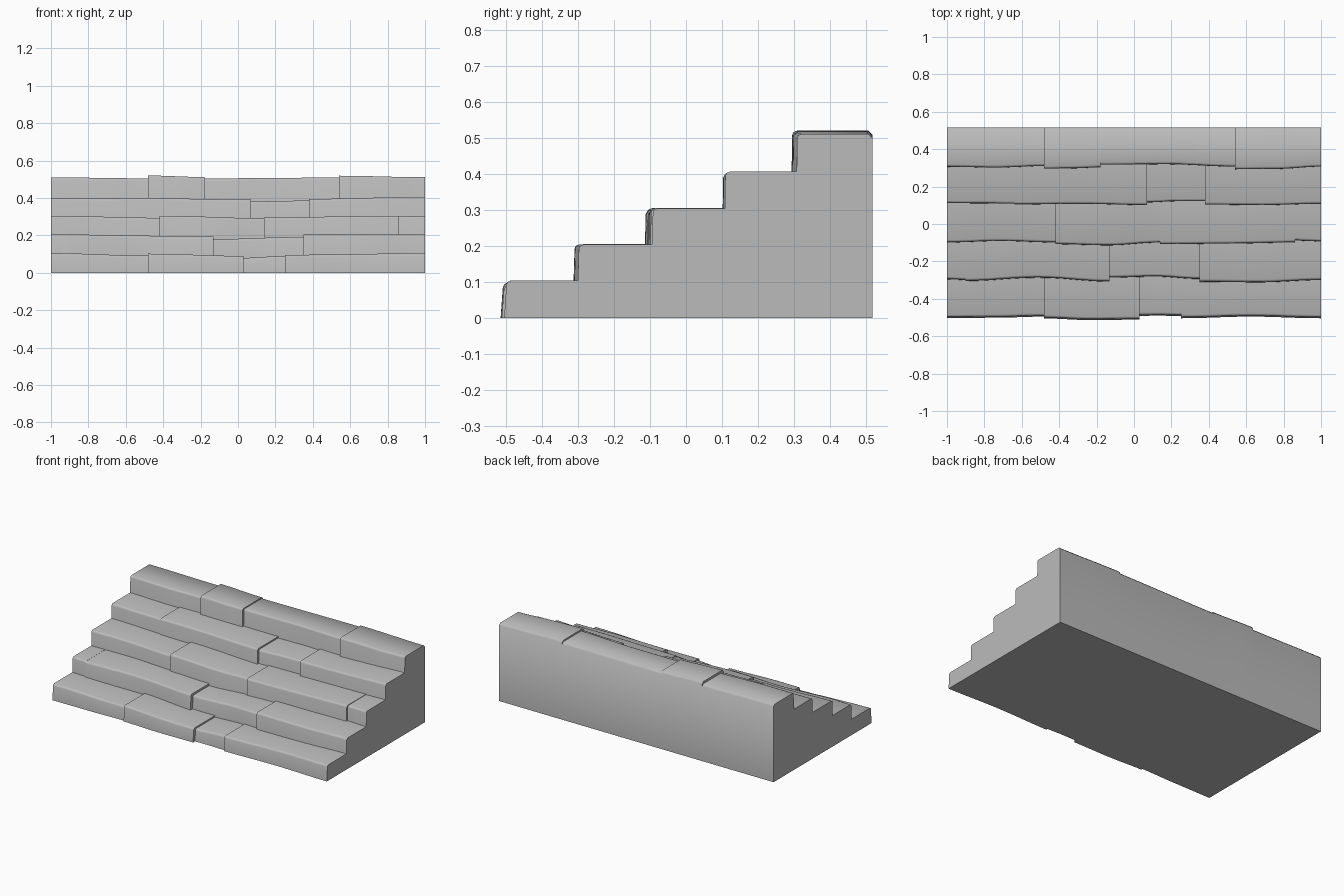
import bpy, bmesh, math

cube = bpy.data.objects.get("Cube")
if cube:
    bpy.data.objects.remove(cube, do_unlink=True)

stone_grey = bpy.data.materials.new("grey stone")
stone_grey.use_nodes = True
GREY = (0.5, 0.5, 0.5, 1)
stone_grey.diffuse_color = GREY
stone_grey.node_tree.nodes["Principled BSDF"].inputs["Base Color"].default_value = GREY

BACK = 0.517
RISE = 0.1      # height of one step
GOING = 0.2     # depth of one step
ROUND = 0.012   # worn front edge
LEAN = 0.006    # riser leans back a little
MILLI = 0.001
SLICES = 12     # slices along one stone


def ease(a, b, t):
    return a + (b - a) * (1 - math.cos(math.pi * t)) / 2


def section(row, front, top, is_top_row):
    """Side outline of a stone, from front foot round to back foot."""
    edge = front + LEAN
    outline = [(front, 0), (edge, top - ROUND),
               (edge + 0.3 * ROUND, top - 0.3 * ROUND), (edge + ROUND, top)]
    if is_top_row:
        outline += [(BACK - ROUND, top), (BACK, top - ROUND), (BACK, 0)]
    else:
        back = front + GOING + RISE / 2
        outline += [(back, top), (back, 0)]
    return outline


def build_stone(name, row, left, right, fronts, heights, is_top_row):
    """Sweep the outline along x; the front edge bows through its middle."""
    bm = bmesh.new()
    rings = []
    for i in range(SLICES + 1):
        t = i / SLICES
        if t < 0.5:
            shift = ease(fronts[0], fronts[1], 2 * t)
        else:
            shift = ease(fronts[1], fronts[2], 2 * t - 1)
        front = GOING * row - 0.503 + shift * MILLI
        top = RISE * (row + 1) + ease(*heights, t) * MILLI
        x = left + (right - left) * t
        rings.append([bm.verts.new((x, y, z))
                      for y, z in section(row, front, top, is_top_row)])
    for a, b in zip(rings, rings[1:]):
        for i in range(len(a)):
            j = (i + 1) % len(a)
            bm.faces.new((a[i], a[j], b[j], b[i]))
    bm.faces.new(rings[0])
    bm.faces.new(rings[-1])
    bmesh.ops.recalc_face_normals(bm, faces=bm.faces)
    mesh = bpy.data.meshes.new(name)
    bm.to_mesh(mesh)
    bm.free()
    mesh.materials.append(stone_grey)
    obj = bpy.data.objects.new(name, mesh)
    bpy.context.collection.objects.link(obj)
    obj.select_set(True)
    bpy.context.view_layer.objects.active = obj


def lay_row(name, row, stones, is_top_row=False):
    """Lay stones side by side from the right end to the left end."""
    start = -1
    for number, (end, fronts, heights) in enumerate(stones, start=1):
        build_stone(f"{name}_stone_{number}", row, start, end,
                    fronts, heights, is_top_row)
        start = end


bpy.ops.object.select_all(action="DESELECT")

# Each stone: where it ends in x, front shift at start, middle and end,
# then height shift at start and end (shifts in thousandths)
lay_row("bottom_step", 0, [
    (-0.48, (0, 2, 8), (5, -8)),
    (0.03, (-2, -11, -8), (2, -10)),
    (0.25, (12, 13, 10), (-20, -10)),
    (1, (-1, 8, -1), (-4, 4)),
])
lay_row("second_step", 1, [
    (-0.9, (4, 2, 0), (5, 5)),
    (-0.13, (-5, 13, -8), (4, -6)),
    (0.35, (13, 19, 6), (-20, -8)),
    (1, (-9, -12, 0), (4, 4)),
])
lay_row("third_step", 2, [
    (-0.42, (0, 8, 0), (5, -6)),
    (0.14, (-9, -15, 0), (5, -8)),
    (0.86, (-9, -6, 0), (-4, 5)),
    (1, (11, 8, 5), (2, 4)),
])
lay_row("fourth_step", 3, [
    (-0.64, (10, 9, 7), (0, -4)),
    (0.07, (3, 6, 0), (1, -8)),
    (0.38, (14, 20, 20), (-18, -14)),
    (1, (2, 0, 6), (-5, 6)),
])
lay_row("top_step", 4, [
    (-0.48, (4, 0, 8), (10, 5)),
    (-0.18, (-6, -4, 1), (20, 12)),
    (0.54, (15, 18, 5), (5, 9)),
    (1, (-9, -7, 5), (19, 11)),
], is_top_row=True)

bpy.ops.object.shade_smooth_by_angle(angle=math.radians(50))
